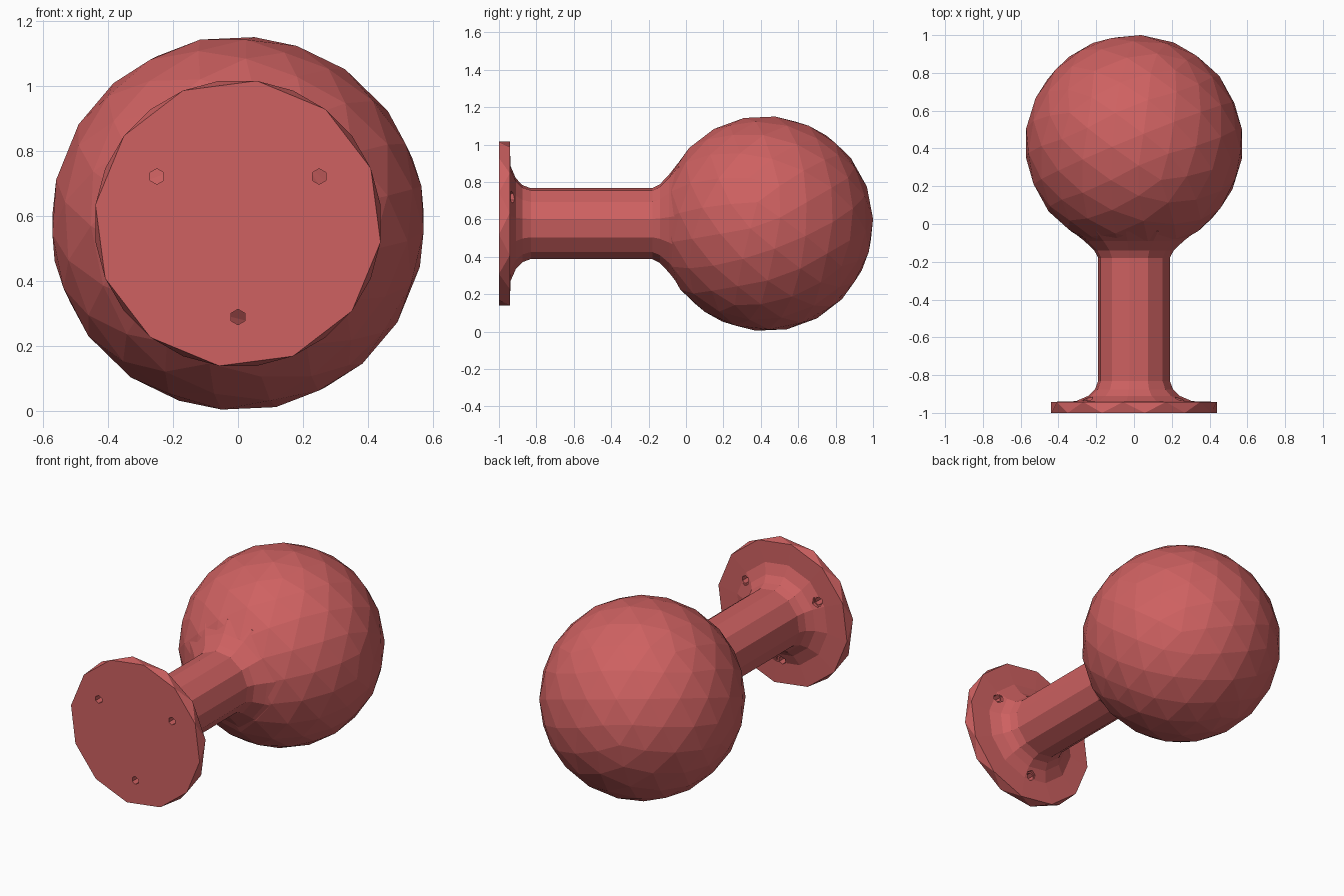
import bpy, bmesh, math
from mathutils import Matrix, Vector

if "Cube" in bpy.data.objects:
    bpy.data.objects.remove(bpy.data.objects["Cube"])

CZ = 0.577          # height of the knob axis
SIDES = 12

red = bpy.data.materials.new("red")
red.diffuse_color = (0.62, 0.12, 0.12, 1)
red.use_nodes = True
red.node_tree.nodes["Principled BSDF"].inputs["Base Color"].default_value = red.diffuse_color


def new_object(name, bm):
    bmesh.ops.recalc_face_normals(bm, faces=bm.faces)
    me = bpy.data.meshes.new(name)
    bm.to_mesh(me)
    bm.free()
    ob = bpy.data.objects.new(name, me)
    bpy.context.collection.objects.link(ob)
    me.materials.append(red)
    return ob


def lathe(name, profile):
    """Rings of (y, radius, twist in degrees) around the knob axis."""
    bm = bmesh.new()
    rings = []
    for y, r, twist in profile:
        ring = []
        for i in range(SIDES):
            a = math.radians(22.5 + twist + 360 * i / SIDES)
            ring.append(bm.verts.new((r * math.cos(a), y, CZ + r * math.sin(a))))
        rings.append(ring)
    for k in range(len(rings) - 1):
        a, b = rings[k], rings[k + 1]
        for i in range(SIDES):
            j = (i + 1) % SIDES
            if profile[k][2] != profile[k + 1][2]:      # zigzag band
                bm.faces.new((a[i], a[j], b[i]))
                bm.faces.new((a[j], b[j], b[i]))
            else:
                bm.faces.new((a[i], a[j], b[j], b[i]))
    bm.faces.new(rings[0])
    bm.faces.new(rings[-1])
    return new_object(name, bm)


def boolean(target, other, operation):
    mod = target.modifiers.new(operation.title(), 'BOOLEAN')
    mod.operation = operation
    mod.object = other
    mod.solver = 'EXACT'
    other.hide_render = True
    other.hide_set(True)


# Flange, flared stem and neck as one turned part
knob = lathe("knob", [
    (-1.00, 0.442, 0), (-0.942, 0.442, 15),
    (-0.938, 0.31, 15), (-0.91, 0.245, 15), (-0.875, 0.208, 15), (-0.83, 0.191, 15),
    (-0.18, 0.191, 15), (-0.14, 0.212, 15), (-0.09, 0.265, 15),
    (-0.04, 0.33, 15), (0.02, 0.34, 15), (0.15, 0.30, 15)])

# Faceted ball
bm = bmesh.new()
bmesh.ops.create_icosphere(bm, subdivisions=3, radius=0.577)
turn = Matrix.Rotation(0.35, 4, 'X') @ Matrix.Rotation(0.25, 4, 'Y')
bmesh.ops.transform(bm, matrix=Matrix.Translation((0, 0.425, CZ)) @ turn, verts=bm.verts)
ball = new_object("ball_source", bm)
boolean(knob, ball, 'UNION')

# Three screw holes, each widened where it meets the flare
for n, deg in enumerate((30, 150, 270)):
    a = math.radians(deg)
    for part, r, y0, y1 in (("hole", 0.024, -1.1, -0.86), ("recess", 0.034, -0.935, -0.85)):
        bm = bmesh.new()
        place = (Matrix.Translation((0.288 * math.cos(a), (y0 + y1) / 2, CZ + 0.288 * math.sin(a)))
                 @ Matrix.Rotation(math.pi / 2, 4, 'X'))
        bmesh.ops.create_cone(bm, cap_ends=True, segments=6, radius1=r, radius2=r,
                              depth=y1 - y0, matrix=place)
        boolean(knob, new_object(f"screw_{part}_cutter_{n}", bm), 'DIFFERENCE')

# Apply the booleans and drop the helpers
bpy.context.view_layer.update()
result = bpy.data.meshes.new_from_object(knob.evaluated_get(bpy.context.evaluated_depsgraph_get()))
knob.modifiers.clear()
knob.data = result
for ob in list(bpy.data.objects):
    if ob != knob:
        bpy.data.objects.remove(ob)
